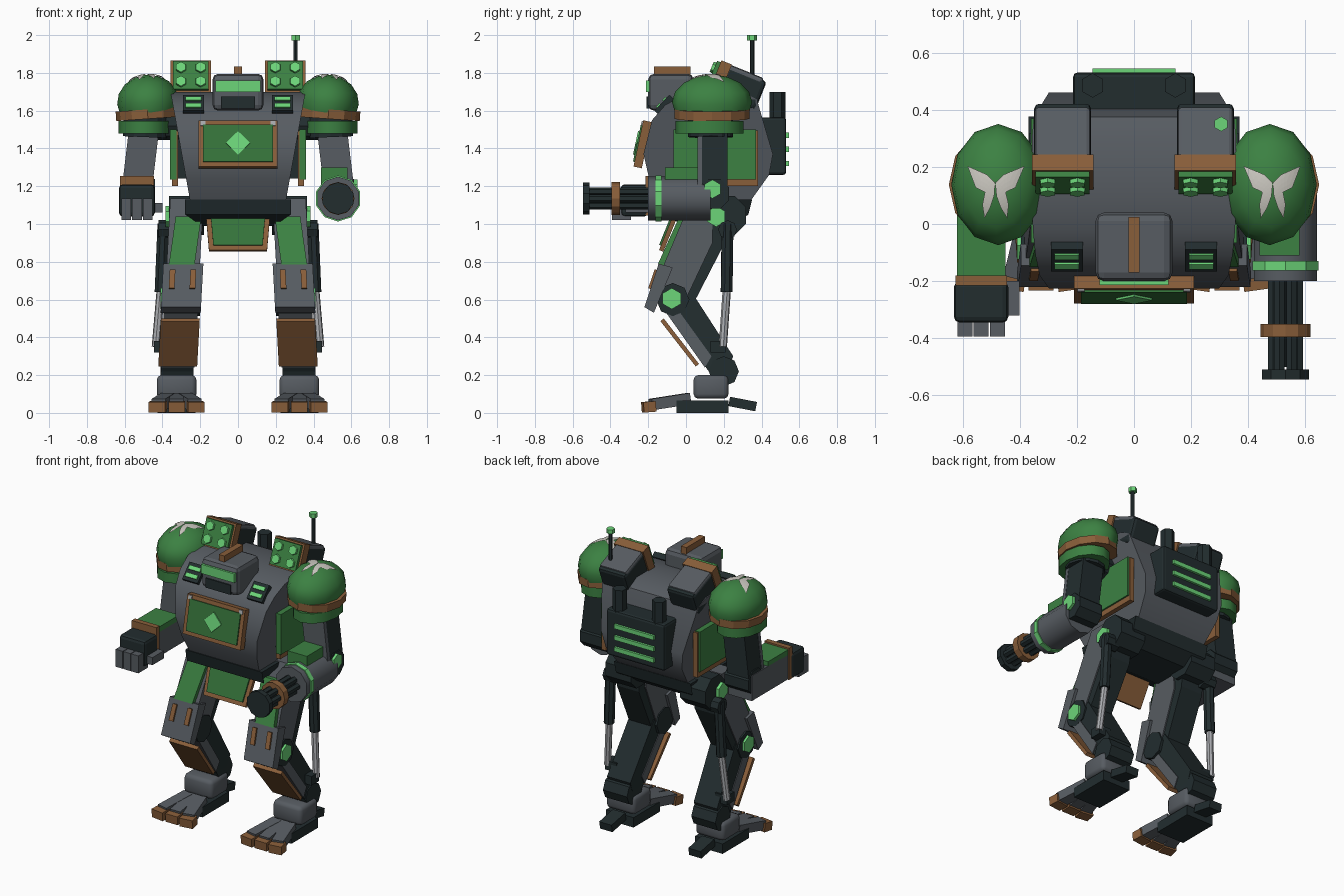
import bpy, bmesh, math
from mathutils import Matrix, Vector, Euler

if "Cube" in bpy.data.objects:
    bpy.data.objects.remove(bpy.data.objects["Cube"])

def material(name, r, g, b):
    m = bpy.data.materials.new(name)
    m.diffuse_color = (r, g, b, 1)
    m.use_nodes = True
    m.node_tree.nodes["Principled BSDF"].inputs["Base Color"].default_value = m.diffuse_color
    return m

GREY = material("steel grey", 0.095, 0.107, 0.122)
DARK = material("dark gunmetal", 0.016, 0.026, 0.028)
GREEN = material("armour green", 0.045, 0.22, 0.055)
DEEP = material("deep green", 0.036, 0.17, 0.043)
GLOW = material("bright green", 0.15, 0.66, 0.19)
BROWN = material("bronze brown", 0.25, 0.112, 0.042)
SILVER = material("light silver", 0.40, 0.41, 0.43)
WHITE = material("off white", 0.60, 0.58, 0.53)
I4 = Matrix.Identity(4)

def finish(name, bm, mat):
    bmesh.ops.recalc_face_normals(bm, faces=bm.faces)
    me = bpy.data.meshes.new(name)
    bm.to_mesh(me)
    bm.free()
    me.materials.append(mat)
    ob = bpy.data.objects.new(name, me)
    bpy.context.collection.objects.link(ob)
    return ob

def smooth(ob, deg):
    for o in bpy.context.selected_objects:
        o.select_set(False)
    ob.select_set(True)
    bpy.context.view_layer.objects.active = ob
    bpy.ops.object.shade_smooth_by_angle(angle=math.radians(deg))

def box(name, c, s, mat, rot=(0, 0, 0), bevel=0, M=I4):
    bm = bmesh.new()
    bmesh.ops.create_cube(bm, size=1, matrix=Matrix.Diagonal((*s, 1)))
    if bevel:
        bmesh.ops.bevel(bm, geom=bm.edges[:], offset=bevel, segments=2, affect='EDGES', profile=0.5)
    bm.transform(M @ Matrix.Translation(c) @ Euler(rot).to_matrix().to_4x4())
    return finish(name, bm, mat)

def span(name, x, y, z, mat, bevel=0):
    """Box from (low, high) ranges."""
    r = (x, y, z)
    return box(name, [(a + b) / 2 for a, b in r], [abs(b - a) for a, b in r], mat, bevel=bevel)

def cyl(name, p, q, r, n, mat, r2=None, M=I4, stretch=(1, 1), spin=0):
    p, q = Vector(p), Vector(q)
    d = q - p
    bm = bmesh.new()
    bmesh.ops.create_cone(bm, cap_ends=True, segments=n, radius1=r, radius2=r if r2 is None else r2, depth=d.length)
    rot = d.to_track_quat('Z', 'Y').to_matrix().to_4x4() @ Matrix.Rotation(math.radians(spin), 4, 'Z')
    bm.transform(M @ Matrix.Translation((p + q) / 2) @ rot @ Matrix.Diagonal((*stretch, 1, 1)))
    return finish(name, bm, mat)

def prism(name, pts, half, mat, xc=lambda z: 0):
    """Side profile (y, z) pulled sideways; half and xc may depend on height."""
    hw = half if callable(half) else (lambda z: half)
    bm = bmesh.new()
    a, b = [[bm.verts.new((xc(z) + k * hw(z), y, z)) for y, z in pts] for k in (-1, 1)]
    bm.faces.new(a)
    bm.faces.new(b[::-1])
    for i in range(len(pts)):
        j = (i + 1) % len(pts)
        bm.faces.new((a[i], b[i], b[j], a[j]))
    return finish(name, bm, mat)

def tilt(c, deg):
    return Matrix.Translation(c) @ Matrix.Rotation(math.radians(deg), 4, 'X')

# Torso and pelvis
torso = prism("torso", [(-.14, 1.12), (-.195, 1.24), (-.225, 1.37), (-.18, 1.55), (-.11, 1.63), (-.02, 1.68), (.1, 1.70),
                        (.3, 1.70), (.375, 1.66), (.46, 1.37), (.44, 1.26), (.34, 1.12)],
              lambda z: .253 + .18 * (z - 1.12), GREY)
smooth(torso, 29)
prism("pelvis", [(-.15, 1.13), (-.13, 1.05), (0, .99), (.25, .99), (.33, 1.05), (.35, 1.13)],
      lambda z: .28 if z > 1.04 else .19, DARK)
C = tilt((0, -.23, 1.422), -12)
box("chest_frame", (0, 0, 0), (.42, .045, .25), BROWN, M=C)
box("chest_plate", (0, -.018, 0), (.37, .025, .2), DEEP, M=C)
box("chest_diamond", (0, -.032, 0), (.09, .012, .09), GLOW, rot=(0, math.pi / 4, 0), M=C)
# Front flap
F = tilt((0, -.092, .955), -22)
for nm, mat, w, lo, hi, d in (("flap_frame", BROWN, .17, -.105, .11, 0), ("flap_plate", DEEP, .145, -.08, .11, -.01)):
    o = prism(nm, [(d - .012, lo), (d - .012, hi), (d + .012, hi), (d + .012, lo)], lambda z: w + .08 * (z - .1), mat)
    o.data.transform(F)

# Head
span("head", (-.135, .135), (-.2, .04), (1.6, 1.795), GREY, bevel=.03)
span("visor", (-.12, .12), (-.213, -.17), (1.7, 1.76), GLOW)
span("mouth_vent", (-.09, .09), (-.208, -.15), (1.612, 1.675), DARK)
span("crest", (-.02, .02), (-.17, .025), (1.78, 1.835), BROWN)

# Backpack
span("backpack", (-.213, .213), (.36, .53), (1.26, 1.565), DARK, bevel=.015)
for z in (1.32, 1.395, 1.47):
    span("backpack_vent", (-.145, .145), (.52, .545), (z - .014, z + .014), GLOW)

# Antenna
cyl("antenna", (.305, .35, 1.78), (.305, .35, 1.98), .012, 6, DARK)
cyl("antenna_tip", (.305, .35, 1.972), (.305, .35, 2.0), .026, 6, GLOW)

def emblem(M, rx, ry, h):
    """Plain winged marking laid over the dome, in dome space."""
    bm = bmesh.new()
    for k in (-1, 1):
        wing = [(.1, .085), (.03, .055), (0, .025), (.03, -.01), (.07, .01)]
        tail = [(0, .03), (.004, -.02), (.018, -.06), (.04, -.098), (.046, -.05), (.034, .005)]
        for part in (wing, tail):
            bm.faces.new([bm.verts.new((k * x, y, 0)) for x, y in part])
    bmesh.ops.triangulate(bm, faces=bm.faces[:])
    bmesh.ops.subdivide_edges(bm, edges=bm.edges[:], cuts=3, use_grid_fill=True)
    for v in bm.verts:
        y = v.co.y - .02
        t = max(0, 1 - (v.co.x / rx) ** 2 - (y / ry) ** 2)
        v.co = M @ Vector((v.co.x, y, h * math.sqrt(t) + .005))
    ob = finish("dome_marking", bm, WHITE)
    for p in ob.data.polygons:
        if p.normal.z < 0:
            p.flip()

for s in (-1, 1):
    # Chest vents, flank panels, exhausts
    V = tilt((s * .235, -.115, 1.63), -43)
    box("chest_vent", (0, 0, 0), (.112, .035, .115), DARK, M=V)
    for z in (-.024, .024):
        box("chest_vent_slat", (0, -.018, z), (.085, .016, .026), GLOW, M=V)
    box("chest_bolt", (s * .185, -.022, .108), (.025, .015, .025), SILVER, M=C)
    span("flank_frame", (s * .318, s * .35), (-.06, .38), (1.2, 1.495), BROWN)
    span("flank_panel", (s * .325, s * .36), (-.067, .37), (1.235, 1.5), GREEN)
    span("flank_mount", (s * .24, s * .325), (0, .3), (1.24, 1.45), DARK)
    cyl("exhaust_stack", (s * .145, .485, 1.45), (s * .145, .485, 1.7), .043, 6, DARK)

    # Missile pods
    P = tilt((s * .25, .158, 1.78), -22)
    box("pod_body", (0, .15, -.005), (.2, .22, .165), DARK, bevel=.02, M=P)
    box("pod_shell", (0, .135, .03), (.196, .21, .115), GREY, bevel=.015, M=P)
    box("pod_frame", (0, .025, 0), (.215, .06, .182), BROWN, M=P)
    box("pod_face", (0, -.01, 0), (.19, .03, .16), GREEN, M=P)
    for x in (-.052, .052):
        for z in (-.04, .04):
            cyl("missile_tip", (x, -.02, z), (x, -.04, z), .031, 6, GLOW, r2=.029, M=P)

    # Shoulder dome, cut a little below its widest point
    cx, cy = s * .475, .138
    lean = Matrix.Translation((cx, cy, 1.645)) @ Matrix.Rotation(s * .07, 4, 'Y')
    bm = bmesh.new()
    bmesh.ops.create_uvsphere(bm, u_segments=12, v_segments=8, radius=1)
    bmesh.ops.bisect_plane(bm, geom=bm.verts[:] + bm.edges[:] + bm.faces[:], plane_co=(0, 0, -.38),
                           plane_no=(0, 0, -1), clear_outer=True)
    bmesh.ops.holes_fill(bm, edges=[e for e in bm.edges if e.is_boundary])
    bm.transform(lean @ Matrix.Diagonal((.165, .212, .145, 1)))
    smooth(finish("shoulder_dome", bm, GREEN), 50)
    cyl("shoulder_rim", (s * .008, 0, -.088), (s * .008, 0, -.038), 1, 12, BROWN, M=lean, stretch=(.168, .198))
    cyl("shoulder_core", (s * .49, .13, 1.46), (s * .485, .13, 1.58), .12, 12, DARK)
    smooth(cyl("shoulder_band", (s * .495, .125, 1.48), (s * .495, .125, 1.545), 1, 12, GREEN, stretch=(.138, .18)), 40)
    emblem(lean, .165, .212, .145)
    cyl("shoulder_axle", (s * .28, .135, 1.52), (s * .46, .135, 1.52), .075, 8, DARK)

    # Upper arm and elbow
    ax = lambda z: s * (.5 + .12 * (1.48 - z))
    prism("upper_arm", [(.08, 1.17), (.08, 1.5), (.22, 1.5), (.22, 1.17)], .078, DARK, ax)
    prism("upper_arm_front", [(.06, 1.19), (.06, 1.49), (.085, 1.49), (.085, 1.19)], .08, GREY, ax)
    cyl("elbow", (s * .44, .15, 1.16), (s * .615, .15, 1.16), .085, 8, DARK, spin=22.5)

    # Hip, thigh, knee
    lx = lambda z: s * (.275 + .055 * (1.05 - z))
    cyl("hip_joint", (s * .18, .215, 1.045), (s * .365, .215, 1.045), .112, 8, DARK, spin=22.5)
    cyl("hip_cap", (s * .34, .16, 1.04), (s * .385, .16, 1.04), .055, 6, GLOW)
    prism("thigh", [(.03, 1.135), (.14, 1.135), (.14, .9), (-.02, .56), (-.13, .56), (-.17, .66)], .088, GREY, lx)
    prism("thigh_back", [(.1, 1.08), (.22, 1.06), (.2, .89), (.03, .56), (-.06, .56)], .08, DARK, lx)
    prism("thigh_plate", [(-.035, 1.04), (-.15, .785), (-.11, .78), (.005, 1.04)], .068, GREEN,
          lambda z: s * (.262 + .14 * (1.04 - z)))
    prism("knee_guard", [(-.145, .79), (-.22, .56), (-.17, .53), (-.07, .77)], .106, GREY, lx)
    for k in (-.055, .055):
        prism("knee_strip", [(-.166, .76), (-.2, .66), (-.17, .65), (-.135, .75)], .015, BROWN,
              lambda z: lx(z) + k)
    cyl("knee_joint", (s * .2, -.07, .6), (s * .395, -.07, .6), .088, 8, DARK)
    cyl("knee_cap", (s * .37, -.075, .605), (s * .41, -.075, .605), .056, 6, GLOW)

    # Shin and ankle
    prism("shin_back", [(-.1, .53), (.03, .64), (.25, .3), (.2, .18), (.12, .22)], .085, DARK, lx)
    prism("shin", [(-.105, .53), (-.06, .57), (.135, .3), (.1, .24)], .09, GREY, lx)
    prism("shin_plate", [(-.135, .485), (-.118, .5), (.068, .26), (.052, .245)], .103, BROWN, lx)
    cyl("ankle_joint", (s * .235, .2, .22), (s * .41, .2, .22), .08, 8, DARK)

    # Leg piston
    mid = (s * .41, .215, .64)
    cyl("piston_mount", (s * .33, .22, .97), (s * .42, .22, .97), .05, 8, DARK)
    cyl("piston_sleeve", (s * .395, .22, 1.0), mid, .033, 8, DARK)
    cyl("piston_rod", mid, (s * .435, .195, .35), .022, 8, SILVER)
    span("piston_foot", (s * .36, s * .445), (.13, .21), (.32, .38), DARK)

    # Foot with three splayed toes and a heel spur
    fx = s * .325
    smooth(span("foot_cover", (fx - .105, fx + .105), (.04, .225), (.075, .2), GREY, bevel=.025), 50)
    span("foot_sole", (fx - .1, fx + .1), (-.05, .225), (0, .065), DARK)
    for i in (-1, 0, 1):
        box("toe", (fx + i * .07, -.085, .06), (.075, .21, .06), GREY, rot=(.15, 0, i * .24))
        box("toe_tip", (fx + i * .1, -.197, .032), (.088, .066, .056), BROWN, rot=(.08, 0, i * .14))
    box("heel_spur", (fx, .3, .047), (.09, .145, .05), DARK, rot=(-.19, 0, 0))

# Left forearm with hand
span("forearm", (-.62, -.45), (-.19, .2), (1.05, 1.215), GREY)
span("forearm_plate", (-.62, -.45), (-.18, .03), (1.21, 1.245), GREEN)
span("wrist_band", (-.625, -.445), (-.215, -.18), (1.045, 1.255), BROWN)
span("hand", (-.63, -.44), (-.345, -.2), (1.04, 1.21), DARK, bevel=.02)
for x in (-.592, -.535, -.478):
    span("finger", (x - .026, x + .026), (-.393, -.29), (1.02, 1.135), GREY)
span("thumb", (-.45, -.4), (-.32, -.2), (1.06, 1.11), GREY)

# Right forearm with rotary gun
def gun(name, y0, y1, r, n, mat, dx=0, dz=0):
    return cyl(name, (.53 + dx, y0, 1.135 + dz), (.53 + dx, y1, 1.135 + dz), r, n, mat)
smooth(gun("gun_housing", .13, -.2, .116, 10, GREY), 40)
gun("gun_ring", -.13, -.162, .122, 10, GLOW)
gun("gun_hub", -.1, -.5, .035, 8, DARK)
for i in range(6):
    a = i * math.pi / 3
    gun("gun_barrel", -.15, -.53, .021, 6, DARK, .043 * math.cos(a), .043 * math.sin(a))
gun("gun_clamp", -.35, -.395, .087, 12, BROWN)
gun("gun_muzzle", -.51, -.545, .086, 10, DARK)
cyl("elbow_cap", (.6, .14, 1.185), (.632, .14, 1.185), .05, 6, GLOW)
span("gun_top_plate", (.44, .58), (-.11, .06), (1.2, 1.3), GREEN)
